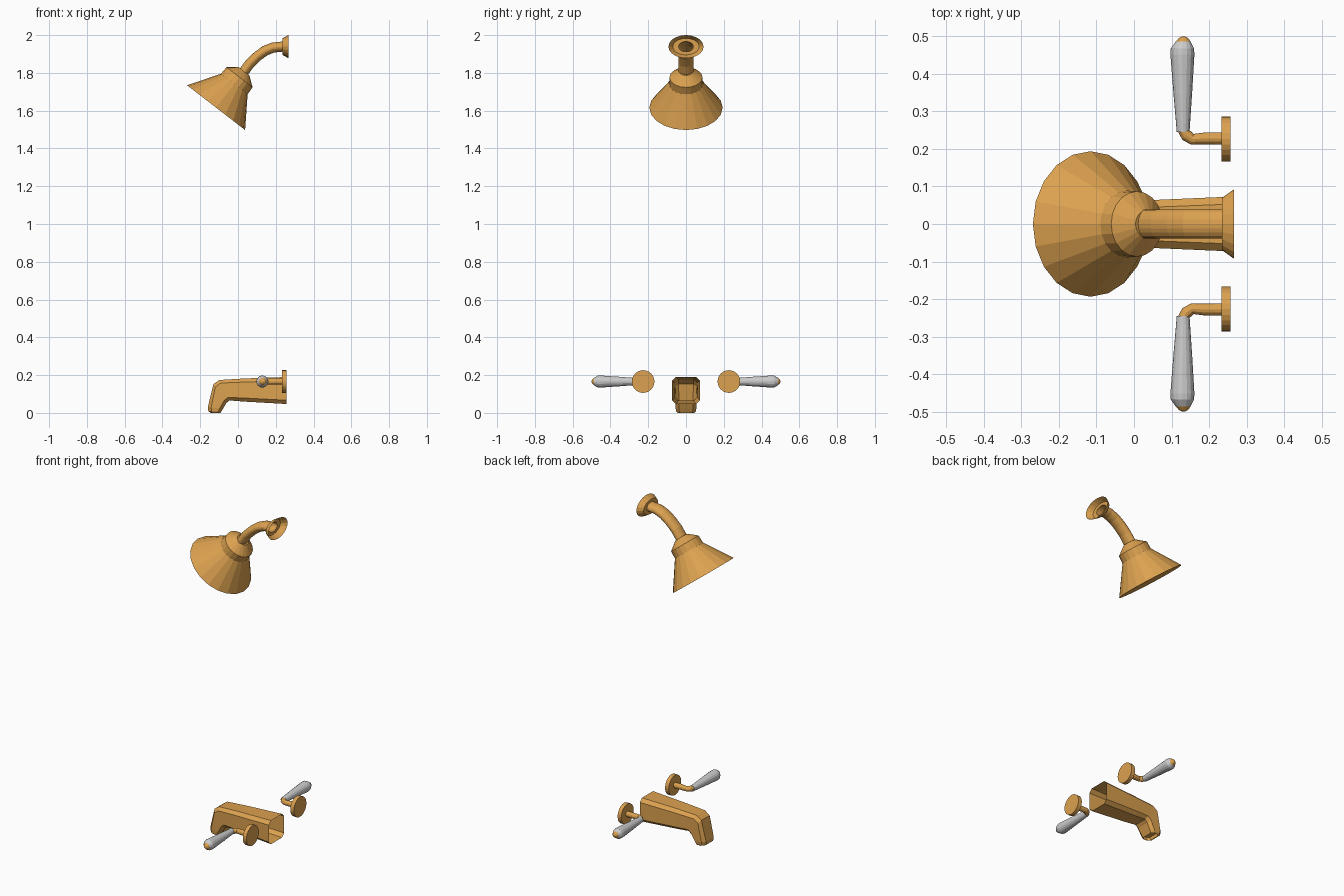
import bpy, bmesh, math
from mathutils import Vector

if "Cube" in bpy.data.objects:
    bpy.data.objects.remove(bpy.data.objects["Cube"])

Y, Z = Vector((0, 1, 0)), Vector((0, 0, 1))


def material(name, rgb):
    m = bpy.data.materials.new(name)
    m.diffuse_color = (*rgb, 1)
    m.use_nodes = True
    m.node_tree.nodes["Principled BSDF"].inputs["Base Color"].default_value = m.diffuse_color
    return m


brass = material("brass", (0.72, 0.36, 0.08))


def ring(center, normal, side, r_side, r_other, n):
    """Ellipse of n points around center; r_side is measured along 'side'."""
    other = Vector(normal).normalized().cross(side)
    c = Vector(center)
    return [c + side * r_side * math.cos(a) + other * r_other * math.sin(a)
            for a in (2 * math.pi * i / n for i in range(n))]


def loft(name, rings, cap_start=False, cap_end=False, mat=None):
    """Skin a list of equal-sized point rings."""
    bm = bmesh.new()
    loops = [[bm.verts.new(p) for p in r] for r in rings]
    for a, b in zip(loops, loops[1:]):
        for i in range(len(a)):
            j = (i + 1) % len(a)
            bm.faces.new((a[i], a[j], b[j], b[i]))
    if cap_start:
        bm.faces.new(loops[0])
    if cap_end:
        bm.faces.new(loops[-1])
    bmesh.ops.recalc_face_normals(bm, faces=bm.faces)
    me = bpy.data.meshes.new(name)
    bm.to_mesh(me)
    bm.free()
    ob = bpy.data.objects.new(name, me)
    bpy.context.collection.objects.link(ob)
    if mat:
        me.materials.append(mat)
    return ob


# Shower head: bell turned about a tilted axis
axis = Vector((0.61, 0, 0.79)).normalized()
rim = Vector((-0.116, 0, 1.616))
head_profile = [(0, 0.194), (0.158, 0.089), (0.203, 0.087), (0.243, 0.036)]
loft("shower_head", [ring(rim + axis * d, axis, Y, r, r, 20) for d, r in head_profile],
     True, True, brass)

# Curved shower arm, oval in section
arm_path = [(0.03, 1.805), (0.063, 1.85), (0.104, 1.889), (0.143, 1.917),
            (0.185, 1.934), (0.235, 1.939)]
arm_rings = []
for i, (x, z) in enumerate(arm_path):
    a, b = arm_path[max(i - 1, 0)], arm_path[min(i + 1, len(arm_path) - 1)]
    t = Vector((b[0] - a[0], 0, b[1] - a[1])) if i < 5 else Vector((1, 0, 0))
    arm_rings.append(ring((x, 0, z), t, Y, 0.039, 0.027, 20))
loft("shower_arm", arm_rings, mat=brass)

# Hollow oval wall flange of the arm
flange = [(0.235, 0.039, 0.027), (0.235, 0.07, 0.044), (0.267, 0.093, 0.061)]
loft("shower_flange", [ring((x, 0, 1.939), (1, 0, 0), Y, ry, rz, 20)
                       for x, ry, rz in flange], mat=brass)


# Tub spout: chamfered box section swept to a downturned mouth, open at the wall
def chamfered(top, bottom, w, c):
    t, b = Vector((top[0], 0, top[1])), Vector((bottom[0], 0, bottom[1]))
    d = (t - b).normalized() * c
    return [t + Y * (w - c), t - d + Y * w, b + d + Y * w, b + Y * (w - c),
            b - Y * (w - c), b + d - Y * w, t - d - Y * w, t - Y * (w - c)]


spout = [((0.258, 0.190), (0.258, 0.047), 0.073, 0.020),
         ((0.03, 0.182), (0.03, 0.060), 0.063, 0.019),
         ((-0.10, 0.174), (-0.045, 0.066), 0.058, 0.018),
         ((-0.13, 0.152), (-0.062, 0.052), 0.057, 0.018),
         ((-0.160, 0.030), (-0.078, 0.024), 0.055, 0.018),
         ((-0.157, 0.008), (-0.088, 0.008), 0.052, 0.017),
         ((-0.143, 0.000), (-0.093, 0.000), 0.045, 0.014),
         ((-0.140, 0.018), (-0.096, 0.018), 0.042, 0.013)]
loft("tub_spout", [chamfered(*s) for s in spout], cap_end=True, mat=brass)

# Pair of taps, mirrored across y
hz = 0.166
for s, label in ((1, "back"), (-1, "front")):
    # Round wall plate
    loft(label + "_tap_plate", [ring((x, s * 0.227, hz), (1, 0, 0), Z, 0.06, 0.06, 24)
                                for x in (0.233, 0.257)], True, True, brass)
    # Bent stem
    stem = [((0.235, 0.228), (1, 0), 0.0165), ((0.19, 0.228), (1, 0), 0.016),
            ((0.155, 0.226), (1, -0.25), 0.0145), ((0.14, 0.236), (1, -1), 0.016),
            ((0.132, 0.249), (0, -1), 0.016)]
    loft(label + "_tap_stem", [ring((p[0], s * p[1], hz), (n[0], s * n[1], 0), Z, r, r, 12)
                               for p, n, r in stem], True, True, brass)
    # Grey lever grip with a brass tip
    grip = [(0.131, 0.245, 0.017), (0.130, 0.35, 0.025), (0.129, 0.452, 0.032),
            (0.129, 0.468, 0.031), (0.131, 0.486, 0.020)]
    tip = [(0.131, 0.486, 0.020), (0.132, 0.496, 0.012), (0.132, 0.50, 0.004)]
    for part, prof, mat in (("_tap_lever", grip, None), ("_tap_tip", tip, brass)):
        loft(label + part, [ring((x, s * y, hz), Y, Z, r, r, 16) for x, y, r in prof],
             part == "_tap_lever", True, mat)
